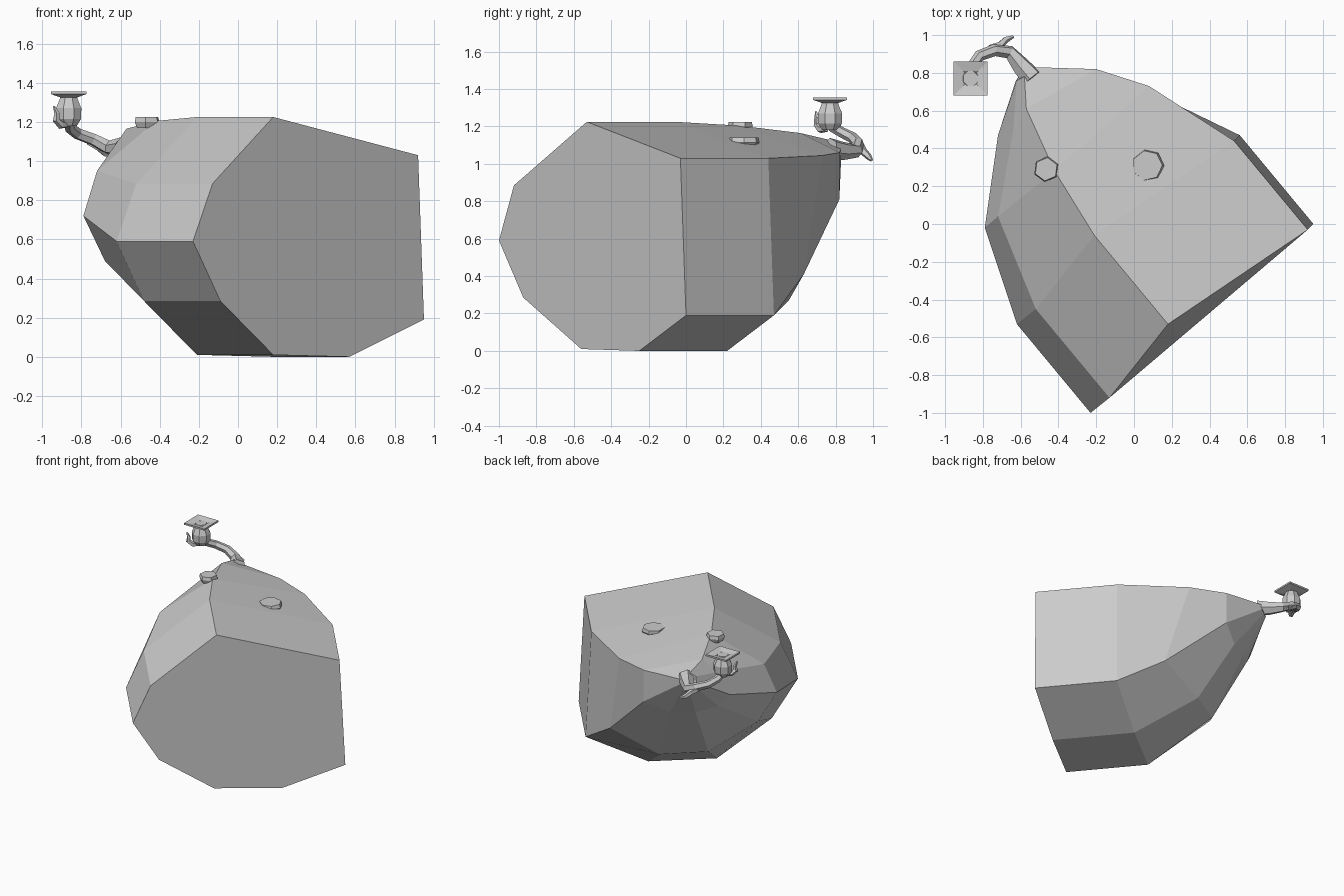
import bpy, bmesh, math
from mathutils import Vector


def make(name, verts, faces):
    me = bpy.data.meshes.new(name)
    me.from_pydata([tuple(v) for v in verts], [], faces)
    bm = bmesh.new()
    bm.from_mesh(me)
    bmesh.ops.recalc_face_normals(bm, faces=bm.faces)
    bm.to_mesh(me)
    bm.free()
    ob = bpy.data.objects.new(name, me)
    bpy.context.collection.objects.link(ob)
    return ob


def loft(name, rings):
    """Bridge equal rings and cap both ends."""
    n = len(rings[0])
    verts = [v for r in rings for v in r]
    faces = [(k * n + i, k * n + (i + 1) % n, (k + 1) * n + (i + 1) % n, (k + 1) * n + i)
             for k in range(len(rings) - 1) for i in range(n)]
    faces += [tuple(range(n)), tuple(range(len(verts) - n, len(verts)))]
    return make(name, verts, faces)


def disc(center, r, n, turn=0.0):
    c = Vector(center)
    return [c + Vector((r * math.cos(turn + math.tau * i / n),
                        r * math.sin(turn + math.tau * i / n), 0)) for i in range(n)]


def tube(name, pts, n=6):
    """Tapered limb through (x, y, z, radius) points."""
    ps = [Vector(p[:3]) for p in pts]
    rings = []
    for i, p in enumerate(ps):
        t = (ps[min(i + 1, len(ps) - 1)] - ps[max(i - 1, 0)]).normalized()
        a = t.cross(Vector((0.3, 0.2, 1))).normalized()
        b = t.cross(a)
        rings.append([p + pts[i][3] * (a * math.cos(math.tau * j / n) + b * math.sin(math.tau * j / n))
                      for j in range(n)])
    return loft(name, rings)


# Main boulder: eight-sided trunk, cut flat at the front and narrowing to the back
front = [(0.18, -0.53, 1.225), (0.92, -0.03, 1.03), (0.95, 0, 0.19), (0.57, -0.25, 0),
         (0.18, -0.56, 0.01), (-0.09, -0.87, 0.285), (-0.23, -1.0, 0.59), (-0.13, -0.92, 0.885)]
second = [Vector(v) + Vector((-0.39, 0.47, 0)) for v in front]
third = [(-0.42, 0.28, 1.205), (0.08, 0.73, 1.045), (0.23, 0.63, 0.41), (-0.15, 0.55, 0.27),
         (-0.45, 0.36, 0.30), (-0.68, 0.06, 0.49), (-0.79, -0.02, 0.72), (-0.72, 0.04, 0.95)]
fourth = [(-0.57, 0.61, 1.165), (-0.2, 0.82, 1.06), (-0.2, 0.82, 0.81), (-0.36, 0.72, 0.73),
          (-0.52, 0.62, 0.73), (-0.65, 0.52, 0.78), (-0.72, 0.47, 0.87), (-0.64, 0.49, 1.04)]
tip = [(-0.58, 0.78, 1.125), (-0.53, 0.83, 1.08), (-0.53, 0.83, 1.04), (-0.56, 0.82, 1.02),
       (-0.58, 0.80, 1.02), (-0.61, 0.78, 1.03), (-0.625, 0.76, 1.05), (-0.62, 0.76, 1.10)]
loft("body", [front, second, third, fourth, tip])

# Two loose chips lying on the top
loft("chip_left", [disc((-0.465, 0.29, 1.17), 0.055, 6, 0.4), disc((-0.465, 0.29, 1.20), 0.068, 6, 0.4),
                   disc((-0.465, 0.29, 1.225), 0.062, 6, 0.4)])
loft("chip_right", [disc((0.08, 0.31, 1.07), 0.05, 7), disc((0.075, 0.31, 1.115), 0.085, 7),
                    disc((0.07, 0.31, 1.14), 0.08, 7)])

# Curled stem and its side twig
tube("stem", [(-0.54, 0.77, 1.08, 0.06), (-0.60, 0.84, 1.07, 0.05), (-0.66, 0.91, 1.07, 0.037),
              (-0.74, 0.92, 1.11, 0.032), (-0.82, 0.89, 1.14, 0.03), (-0.86, 0.83, 1.17, 0.028),
              (-0.865, 0.78, 1.20, 0.028)])
tube("twig", [(-0.76, 0.93, 1.10, 0.022), (-0.71, 0.945, 1.07, 0.022), (-0.68, 0.975, 1.04, 0.018),
              (-0.64, 0.992, 1.02, 0.008)], 5)

# Bulb at the end of the stem, with a small curl on its side
cx, cy = -0.865, 0.77
loft("bulb", [disc((cx, cy, z), r, 8, 0.39) for z, r in
              [(1.18, 0.045), (1.215, 0.068), (1.27, 0.07), (1.315, 0.05), (1.345, 0.042)]])
tube("curl", [(-0.87, 0.75, 1.19, 0.02), (-0.905, 0.72, 1.185, 0.022), (-0.93, 0.70, 1.21, 0.018),
              (-0.925, 0.70, 1.245, 0.014), (-0.94, 0.695, 1.28, 0.005)], 5)

# Square flared rim with a shallow opening
q = math.pi / 4
loft("rim", [disc((cx, cy, z), r, 4, q) for z, r in
             [(1.325, 0.06), (1.342, 0.127), (1.355, 0.127), (1.343, 0.055), (1.335, 0.04)]])
